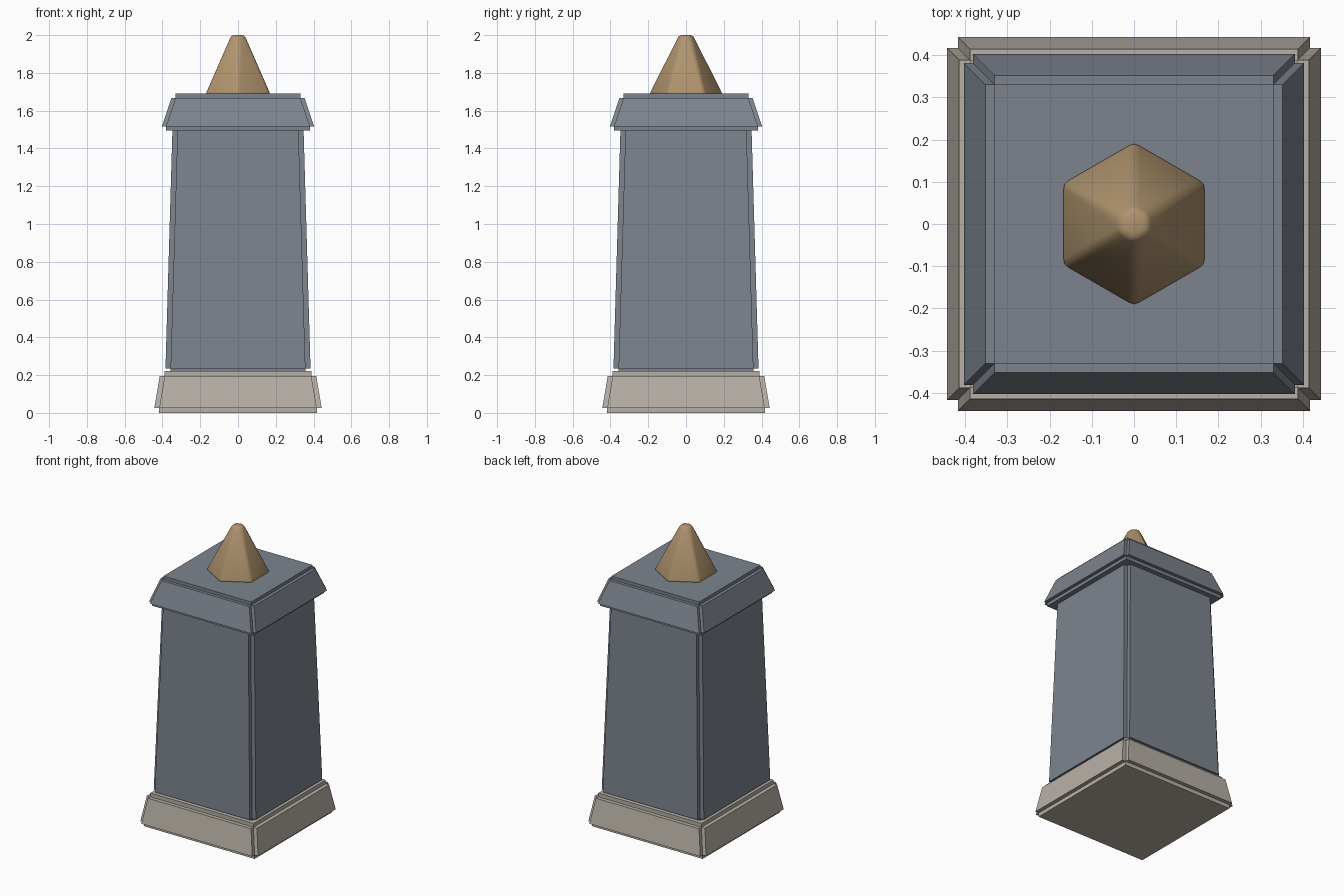
import bpy
import bmesh
import math

cube = bpy.data.objects.get("Cube")
if cube:
    bpy.data.objects.remove(cube, do_unlink=True)


def make_material(name, rgb):
    mat = bpy.data.materials.new(name)
    mat.use_nodes = True
    mat.diffuse_color = (*rgb, 1)
    mat.node_tree.nodes["Principled BSDF"].inputs["Base Color"].default_value = (*rgb, 1)
    return mat


slate = make_material("slate blue", (0.205, 0.231, 0.27))
stone = make_material("pale stone", (0.474, 0.434, 0.381))
brass = make_material("dull gold", (0.434, 0.296, 0.156))


def loft(bm, low, z0, high, z1):
    """Closed solid between two matching outlines."""
    a = [bm.verts.new((x, y, z0)) for x, y in low]
    b = [bm.verts.new((x, y, z1)) for x, y in high]
    bm.faces.new(a[::-1])
    bm.faces.new(b)
    for i in range(len(a)):
        j = (i + 1) % len(a)
        bm.faces.new((a[i], a[j], b[j], b[i]))


def turned(points, count):
    """Repeat points around the vertical axis."""
    out = []
    for k in range(count):
        c, s = math.cos(math.tau * k / count), math.sin(math.tau * k / count)
        out += [(x * c - y * s, x * s + y * c) for x, y in points]
    return out


def square(h):
    return turned([(h, h)], 4)


def notched(h, d):
    """Square outline with a step cut out of each corner."""
    n = h - d
    return turned([(h, -n), (h, n), (n, n)], 4)


def add_object(name, bm, mat):
    mesh = bpy.data.meshes.new(name)
    bm.to_mesh(mesh)
    bm.free()
    mesh.materials.append(mat)
    obj = bpy.data.objects.new(name, mesh)
    bpy.context.collection.objects.link(obj)
    return obj


def stepped_block(name, z0, z1, bottom, top, d, mat):
    """Tapered block whose edges are all cut back by a square step."""
    bm = bmesh.new()
    low, high = bottom - d, top - d
    loft(bm, square(low), z0, square(low), z0 + d)
    loft(bm, notched(bottom, d), z0 + d, notched(top, d), z1 - d)
    loft(bm, square(high), z1 - d, square(high), z1)
    # remove the hidden caps of the thin end slabs
    hidden = [f for f in bm.faces if len(f.verts) == 4 and abs(f.normal.z) < 2
              and all(abs(v.co.z - zc) < 1e-5 for v in f.verts for zc in [f.verts[0].co.z])
              and z0 + d / 2 < f.verts[0].co.z < z1 - d / 2]
    bmesh.ops.delete(bm, geom=hidden, context='FACES_ONLY')
    return add_object(name, bm, mat)


# Stacked blocks
stepped_block("base_plinth", 0, 0.222, 0.443, 0.414, 0.026, stone)
stepped_block("main_shaft", 0.208, 1.53, 0.384, 0.347, 0.027, slate)
stepped_block("top_cap", 1.495, 1.69, 0.403, 0.352, 0.022, slate)

# Six-sided finial with softened edges
bm = bmesh.new()
loft(bm, turned([(0, 0.199)], 6), 1.685, turned([(0, 0.04)], 6), 2)
finial = add_object("finial", bm, brass)
soft = finial.modifiers.new("soft edges", 'BEVEL')
soft.width = 0.014
soft.segments = 2
soft.limit_method = 'NONE'
for poly in finial.data.polygons:
    poly.use_smooth = True
